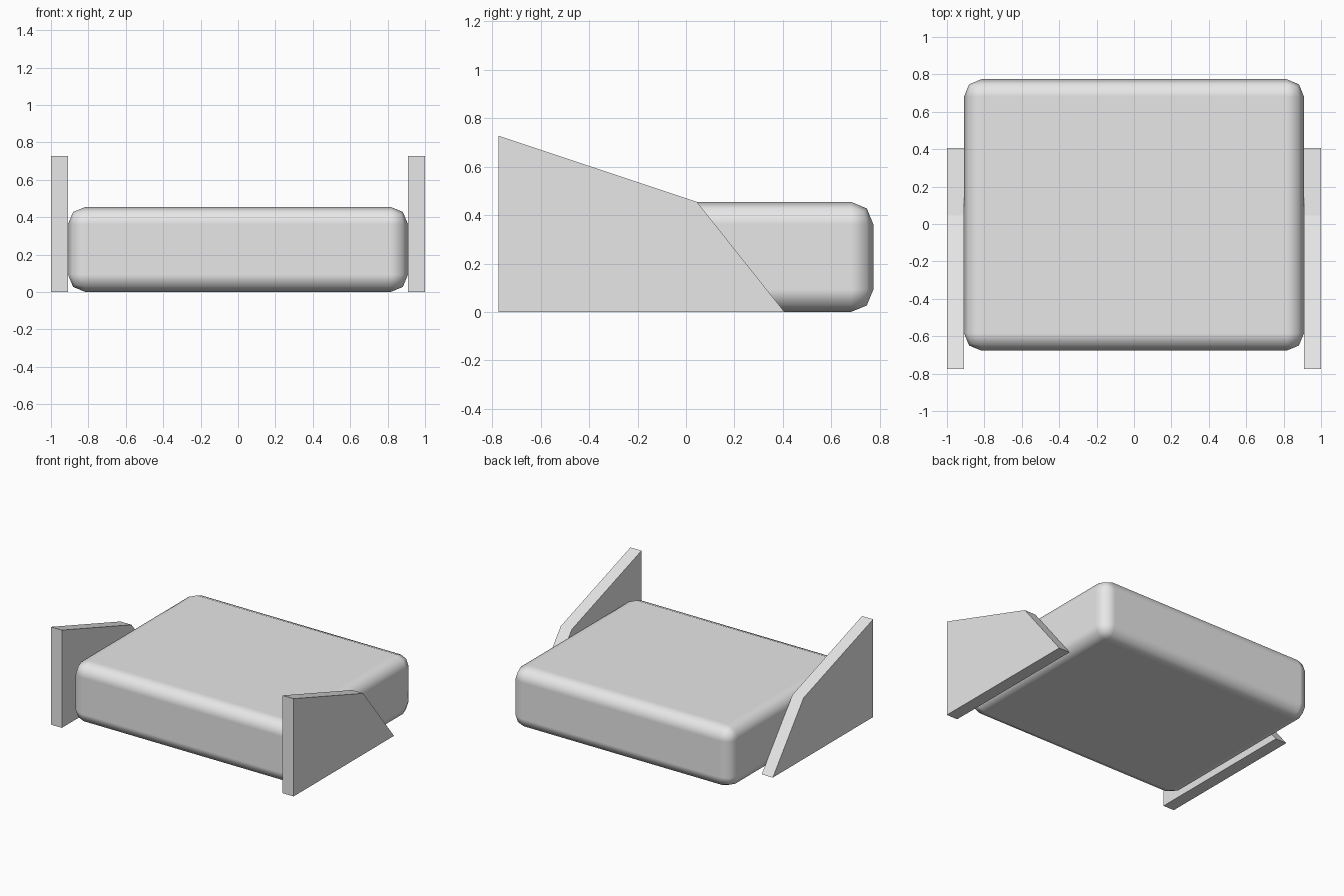
import bpy, bmesh

if "Cube" in bpy.data.objects:
    bpy.data.objects.remove(bpy.data.objects["Cube"])

# Single light grey material
grey = bpy.data.materials.new("light grey")
grey.diffuse_color = (0.8, 0.8, 0.8, 1)
grey.use_nodes = True
grey.node_tree.nodes["Principled BSDF"].inputs["Base Color"].default_value = grey.diffuse_color


def add_object(name, bm):
    mesh = bpy.data.meshes.new(name)
    bmesh.ops.recalc_face_normals(bm, faces=bm.faces)
    bm.to_mesh(mesh)
    bm.free()
    mesh.materials.append(grey)
    obj = bpy.data.objects.new(name, mesh)
    bpy.context.collection.objects.link(obj)
    return obj


# Seat cushion: box with softly rounded edges
X, Y0, Y1, Z = 0.909, -0.677, 0.774, 0.455
bm = bmesh.new()
bmesh.ops.create_cube(bm, size=1)
for v in bm.verts:
    v.co = (v.co.x * 2 * X, Y1 if v.co.y > 0 else Y0, Z if v.co.z > 0 else 0)
for f in bm.faces:
    f.smooth = True
cushion = add_object("cushion", bm)
bevel = cushion.modifiers.new("rounded edges", 'BEVEL')
bevel.width = 0.093
bevel.segments = 2
bevel.harden_normals = True

# Side panels: sloped profile extruded outwards from the cushion sides
profile = [(-0.774, 0), (0.407, 0), (0.045, 0.455), (-0.774, 0.728)]
for side, name in ((-1, "left_side_panel"), (1, "right_side_panel")):
    bm = bmesh.new()
    face = bm.faces.new([bm.verts.new((side * X, y, z)) for y, z in profile])
    ext = bmesh.ops.extrude_face_region(bm, geom=[face], use_keep_orig=True)
    moved = [g for g in ext["geom"] if isinstance(g, bmesh.types.BMVert)]
    bmesh.ops.translate(bm, verts=moved, vec=(side * (1 - X), 0, 0))
    add_object(name, bm)
